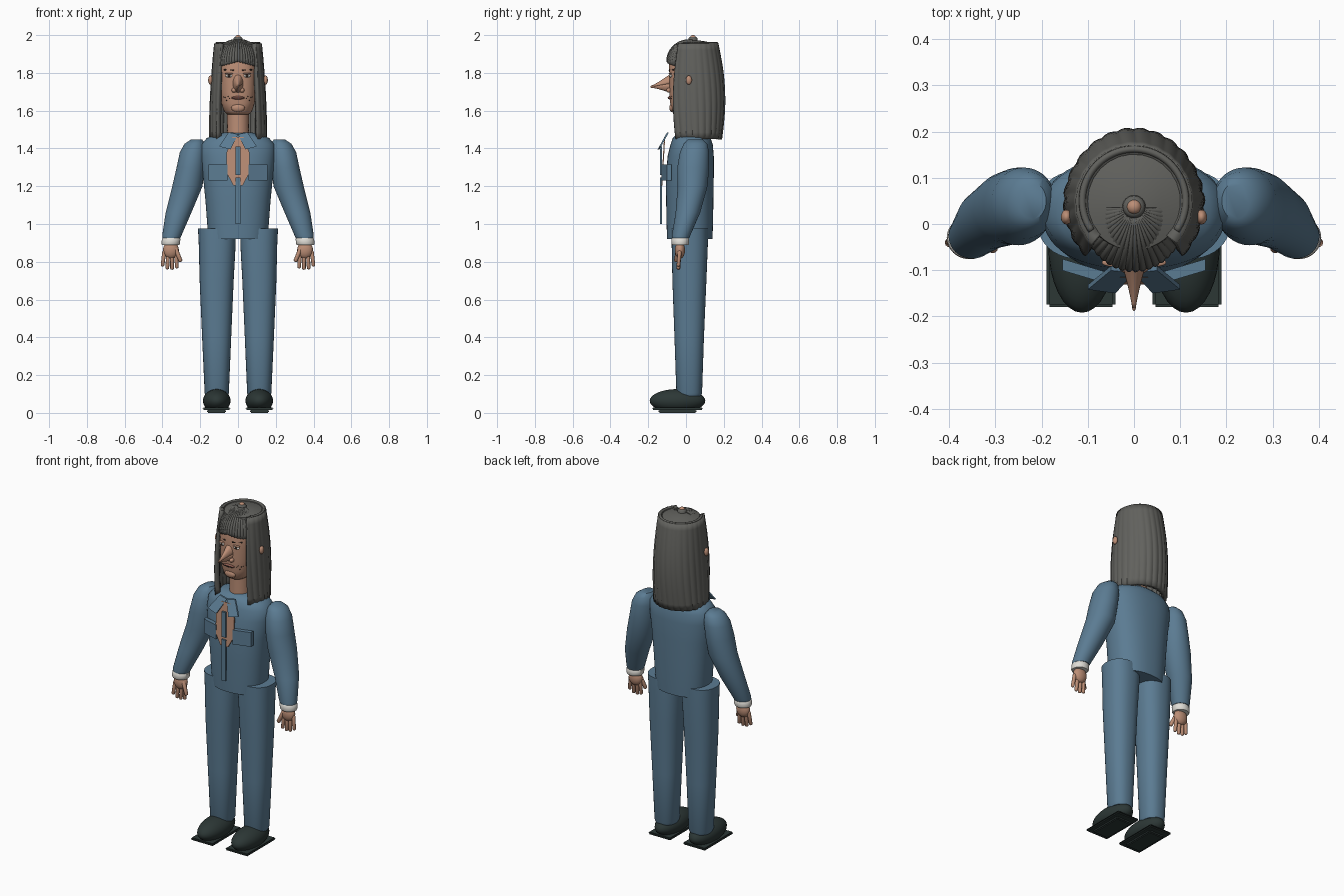
import bpy, bmesh, math
from math import sin, cos, pi, radians
from mathutils import Vector

if "Cube" in bpy.data.objects:
    bpy.data.objects.remove(bpy.data.objects["Cube"], do_unlink=True)


def material(name, r, g, b):
    m = bpy.data.materials.new(name)
    m.use_nodes = True
    m.diffuse_color = (r, g, b, 1)
    m.node_tree.nodes["Principled BSDF"].inputs["Base Color"].default_value = (r, g, b, 1)
    return m


BLUE = material("denim blue", .105, .2, .29)
SKIN = material("skin", .5, .27, .18)
HAIR = material("grey hair", .12, .12, .11)
SHOE = material("shoe black", .025, .038, .036)
WHITE = material("cuff white", .75, .73, .68)
DARK = material("dark brown", .03, .02, .016)
LIPS = material("lips", .3, .12, .09)


def finish(name, bm, mat, angle=40):
    bmesh.ops.recalc_face_normals(bm, faces=bm.faces)
    me = bpy.data.meshes.new(name)
    bm.to_mesh(me)
    bm.free()
    me.materials.append(mat)
    ob = bpy.data.objects.new(name, me)
    bpy.context.collection.objects.link(ob)
    bpy.ops.object.select_all(action='DESELECT')
    bpy.context.view_layer.objects.active = ob
    ob.select_set(True)
    bpy.ops.object.shade_smooth_by_angle(angle=radians(angle))
    return ob


def power(v, n):
    return math.copysign(abs(v) ** (2 / n), v)


def loft(name, rings, mat, n=2.0, sides=40, flip=1):
    """Closed body through horizontal rings of (x, y, z, radius x, radius y)."""
    bm = bmesh.new()
    loops = []
    for x, y, z, rx, ry in rings:
        loops.append([bm.verts.new((flip * x + rx * power(cos(a), n), y + ry * power(sin(a), n), z))
                      for a in (2 * pi * i / sides for i in range(sides))])
    for lo, hi in zip(loops, loops[1:]):
        for i in range(sides):
            j = (i + 1) % sides
            bm.faces.new((lo[i], lo[j], hi[j], hi[i]))
    bm.faces.new(loops[0])
    bm.faces.new(loops[-1])
    return finish(name, bm, mat, 50)


def ball(name, loc, size, mat, seg=24):
    bm = bmesh.new()
    bmesh.ops.create_uvsphere(bm, u_segments=seg, v_segments=max(6, seg // 2), radius=1)
    bmesh.ops.scale(bm, vec=size, verts=bm.verts)
    bmesh.ops.translate(bm, vec=loc, verts=bm.verts)
    return finish(name, bm, mat, 60)


def plate(name, outline, depth, mat, thick=.006):
    """Thin panel from an (x, z) outline; depth(x, z) gives its y."""
    bm = bmesh.new()
    front = bm.faces.new([bm.verts.new((x, depth(x, z), z)) for x, z in outline])
    back = bmesh.ops.extrude_face_region(bm, geom=[front])["geom"]
    bmesh.ops.translate(bm, vec=(0, thick, 0), verts=[v for v in back if isinstance(v, bmesh.types.BMVert)])
    return finish(name, bm, mat)


def box(name, loc, size, mat, bevel):
    bm = bmesh.new()
    bmesh.ops.create_cube(bm, size=1)
    bmesh.ops.scale(bm, vec=size, verts=bm.verts)
    bmesh.ops.translate(bm, vec=loc, verts=bm.verts)
    bmesh.ops.bevel(bm, geom=bm.edges, offset=bevel, segments=2, affect='EDGES')
    return finish(name, bm, mat)


def capsule(name, a, b, r, mat):
    a, b = Vector(a), Vector(b)
    bm = bmesh.new()
    bmesh.ops.create_uvsphere(bm, u_segments=12, v_segments=8, radius=r)
    turn = (b - a).to_track_quat('Z', 'Y')
    for v in bm.verts:
        end = b if v.co.z > 0 else a
        v.co = turn @ v.co + end
    return finish(name, bm, mat, 70)


def sheet(name, point, cols, rows, mat, thick):
    """Open curved sheet from point(u, v), given thickness inwards and outwards."""
    bm = bmesh.new()
    grid = [[bm.verts.new(point(i / cols, j / rows)) for i in range(cols + 1)] for j in range(rows + 1)]
    for lo, hi in zip(grid, grid[1:]):
        for i in range(cols):
            bm.faces.new((lo[i], lo[i + 1], hi[i + 1], hi[i]))
    ob = finish(name, bm, mat, 50)
    mod = ob.modifiers.new("thickness", 'SOLIDIFY')
    mod.thickness = thick
    mod.offset = 0
    return ob


# Jacket body and neck
loft("torso", [(0, .02, .92, .155, .12), (0, .02, 1, .163, .123), (0, .02, 1.12, .172, .125),
               (0, .02, 1.25, .185, .127), (0, .025, 1.36, .198, .122), (0, .03, 1.42, .195, .112),
               (0, .03, 1.455, .165, .1), (0, .03, 1.475, .115, .08), (0, .03, 1.485, .07, .06)], BLUE, 2.3, 56)
loft("neck", [(0, .02, 1.4, .06, .06), (0, .02, 1.5, .057, .057), (0, .02, 1.64, .058, .06)], SKIN)

# Open shirt front, zip, collar and pockets
plate("chest", [(-.03, 1.46), (-.06, 1.38), (-.06, 1.27), (-.025, 1.205), (.025, 1.205),
                (.06, 1.27), (.06, 1.38), (.03, 1.46)], lambda x, z: -.116 - .06 * (1.46 - z), SKIN)
for part, low, high in (("chest_tab", 1.26, 1.41), ("placket", 1.0, 1.245)):
    plate(part, [(-.013, low), (.013, low), (.013, high), (-.013, high)], lambda x, z: -.138, BLUE, .012)
for s, side in ((1, "left"), (-1, "right")):
    plate(side + "_collar", [(s * x, z) for x, z in ((.05, 1.485), (.1, 1.41), (.04, 1.395), (0, 1.475))],
          lambda x, z: -.15 + .55 * (z - 1.395), BLUE, .01)
    plate(side + "_pocket", [(s * x, z) for x, z in ((.055, 1.23), (.155, 1.23), (.155, 1.315), (.055, 1.315))],
          lambda x, z: -.147 + .3 * abs(x), BLUE, .025)

# Limbs
for s, side in ((1, "left"), (-1, "right")):
    loft(side + "_sleeve", [(.353, -.028, .925, .047, .045), (.35, -.026, .94, .051, .049),
                            (.315, .01, 1.06, .068, .065), (.268, .035, 1.2, .08, .079),
                            (.25, .038, 1.3, .075, .084), (.238, .045, 1.38, .07, .077),
                            (.228, .05, 1.425, .055, .062), (.22, .05, 1.447, .03, .04)], BLUE, flip=s)
    loft(side + "_cuff", [(.357, -.03, .888, .045, .042), (.356, -.03, .895, .049, .046),
                          (.354, -.03, .922, .049, .046), (.354, -.03, .93, .04, .04)], WHITE, flip=s)
    ball(side + "_palm", (s * .355, -.032, .862), (.042, .027, .046), SKIN)
    for i, tip in enumerate((.775, .768, .77, .785)):
        x = .328 + .021 * i
        capsule(f"{side}_finger_{i + 1}", (s * x, -.034, .85), (s * (x + .004 * (i - 1)), -.04, tip), .0105, SKIN)
    capsule(side + "_thumb", (s * .33, -.042, .868), (s * .306, -.052, .81), .0115, SKIN)
    loft(side + "_trouser_leg", [(.1125, .017, .09, .058, .062), (.1125, .017, .105, .064, .068),
                                 (.113, .017, .4, .077, .078), (.113, .018, .7, .09, .09),
                                 (.11, .02, .9, .098, .096), (.112, .02, .975, .1, .096)], BLUE, 2.3, flip=s)
    ball(side + "_shoe", (s * .1125, -.045, .064), (.073, .147, .062), SHOE, 32)
    box(side + "_sole", (s * .1145, -.045, .022), (.149, .27, .014), SHOE, .006)
    box(side + "_sole_pad", (s * .1145, -.045, .009), (.1, .2, .018), SHOE, .005)

# Head
HEAD = [(0, .02, 1.58, .055, .08), (0, .02, 1.595, .074, .094), (0, .02, 1.64, .088, .104),
        (0, .02, 1.7, .095, .108), (0, .02, 1.78, .098, .108), (0, .02, 1.85, .1, .11),
        (0, .025, 1.92, .085, .095), (0, .03, 1.95, .06, .07)]
loft("head", HEAD, SKIN, 2.5, 56)


def face_y(x, z):
    for a, b in zip(HEAD, HEAD[1:]):
        if a[2] <= z <= b[2]:
            t = (z - a[2]) / (b[2] - a[2])
            _, y, _, rx, ry = (p + t * (q - p) for p, q in zip(a, b))
            return y - ry * (1 - (abs(x) / rx) ** 2.5) ** .4


def on_face(name, x, z, size, mat, out=0):
    ball(name, (x, face_y(x, z) - out, z), size, mat, 16)


# Long nose, swept forward from the bridge to a drooping tip
def nose_point(u, v):
    a, r = 2 * pi * u, (1 - v) ** 1.25 + .12
    return (.026 * r * cos(a), -.075 - .106 * v, 1.745 - .018 * v + .048 * r * sin(a))


sheet("nose", nose_point, 20, 10, SKIN, .002)
ball("nose_tip", (0, -.182, 1.727), (.004, .006, .007), SKIN, 12)
on_face("mouth", 0, 1.668, (.036, .01, .009), LIPS)
on_face("mouth_line", 0, 1.668, (.032, .004, .002), DARK, .009)
on_face("chin", 0, 1.615, (.036, .014, .022), SKIN, -.004)
for s, side in ((1, "left"), (-1, "right")):
    on_face(side + "_nostril", s * .021, 1.708, (.013, .018, .013), SKIN)
    on_face(side + "_eye", s * .047, 1.785, (.02, .008, .009), WHITE)
    on_face(side + "_iris", s * .047, 1.785, (.008, .004, .008), DARK, .006)
    on_face(side + "_lid", s * .047, 1.796, (.023, .009, .004), SKIN, .002)
    capsule(side + "_eyebrow", (s * .025, face_y(.025, 1.815), 1.815),
            (s * .072, face_y(.072, 1.817), 1.817), .004, DARK)
    ball(side + "_ear", (s * .146, .015, 1.762), (.012, .016, .024), SKIN)
    for i in range(5):
        on_face(f"{side}_freckle_{i + 1}", s * (.046 + .007 * i), 1.665 + .012 * sin(i * 2.2), (.003, .002, .003), DARK)


# Long hair: ribbed shell, open at the face
def hair_point(u, v):
    a = -pi / 2 + radians(46) + u * radians(268)
    z = 1.45 + .505 * v
    swell = .138 - .026 * v ** 2
    wave = 1 + .018 * sin(26 * a + 3 * v) * (1 - .7 * v)
    depth = swell + .02 * sin(pi * v) - .008 * (1 - v)
    return (swell * wave * cos(a), .045 + depth * wave * sin(a), z)


sheet("long_hair", hair_point, 160, 14, HAIR, .028)


# Swept fringe of fine ribs running from the crown to the forehead
def fringe_point(u, v):
    a = pi + pi * u
    r = .015 + .1 * sin(v * pi / 2)
    drop = .115 * (1 - cos(v * pi / 2)) + .03 * abs(cos(a)) * v ** 3
    rib = .0025 * sin(2 * pi * 24 * u) * v
    return (r * cos(a), .035 + (r * 1.17 + rib) * sin(a), 1.975 - drop + rib)


sheet("fringe", fringe_point, 144, 12, HAIR, .006)

# Crown cap, rim and hanging knob
loft("crown_cap", [(0, .05, 1.935, .108, .108), (0, .05, 1.952, .106, .106),
                   (0, .048, 1.966, .06, .06), (0, .045, 1.972, .02, .02)], HAIR, sides=48)


def rim_point(u, v):
    a = radians(-35 + 250 * u)
    r = .112 + .007 * cos(2 * pi * v)
    return (r * cos(a), .05 + r * sin(a), 1.956 + .007 * sin(2 * pi * v))


sheet("crown_rim", rim_point, 60, 10, HAIR, .001)
loft("knob_base", [(0, .037, 1.965, .026, .026), (0, .037, 1.982, .024, .024),
                   (0, .037, 1.99, .017, .017)], HAIR, sides=24)
ball("knob", (0, .037, 1.985), (.016, .016, .015), SKIN, 20)
